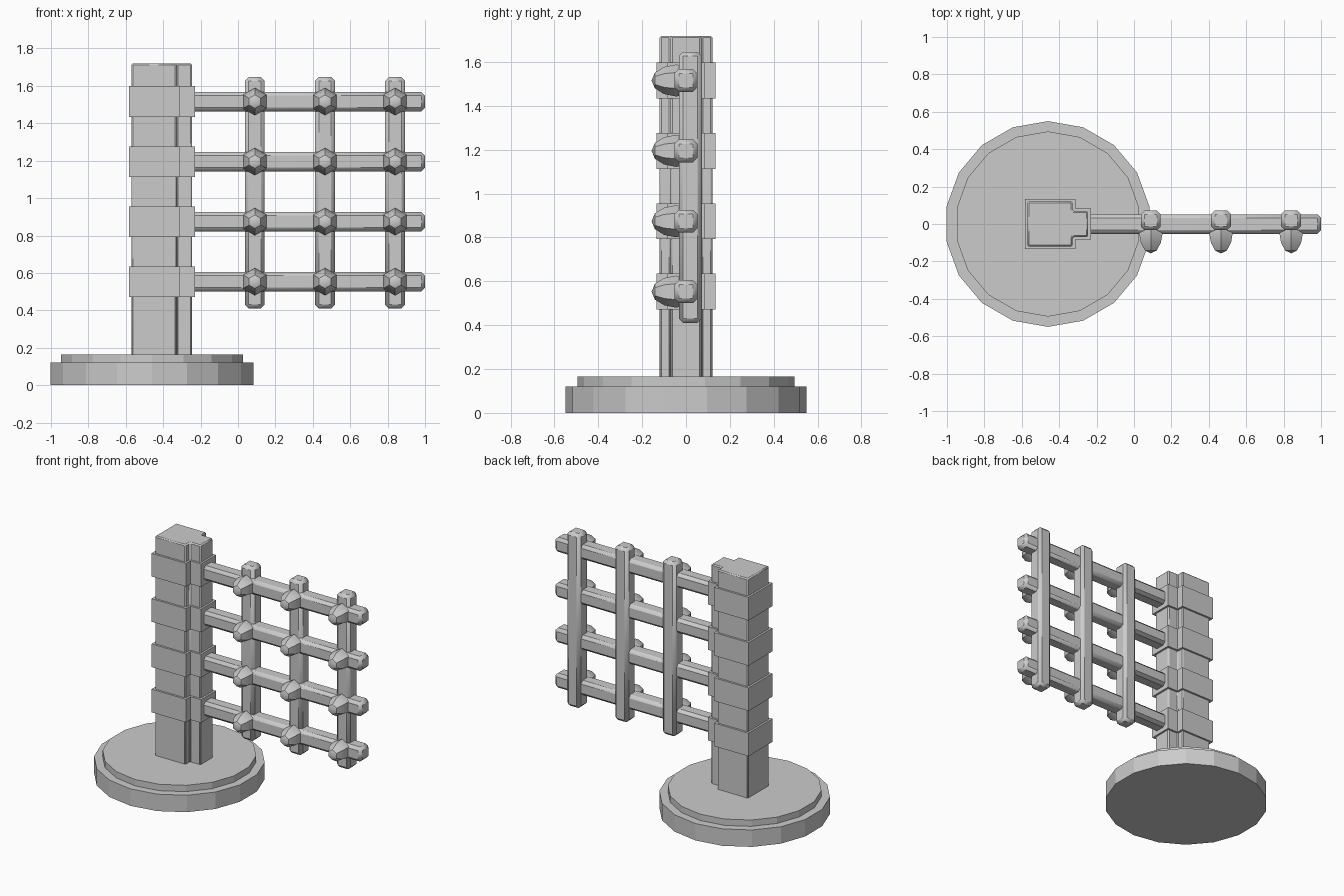
import bpy, bmesh, math

if "Cube" in bpy.data.objects:
    bpy.data.objects.remove(bpy.data.objects["Cube"])

def finish(name, bm, bevel=0.0, smooth=True):
    bmesh.ops.recalc_face_normals(bm, faces=bm.faces)
    me = bpy.data.meshes.new(name)
    bm.to_mesh(me)
    bm.free()
    ob = bpy.data.objects.new(name, me)
    bpy.context.collection.objects.link(ob)
    if bevel:
        m = ob.modifiers.new("bevel", 'BEVEL')
        m.width = bevel
        m.segments = 1
    if smooth:
        bpy.ops.object.select_all(action='DESELECT')
        bpy.context.view_layer.objects.active = ob
        ob.select_set(True)
        bpy.ops.object.shade_smooth_by_angle(angle=math.radians(35))
    return ob

def box(name, x0, x1, y0, y1, z0, z1, bevel):
    bm = bmesh.new()
    bmesh.ops.create_cube(bm, size=1)
    for v in bm.verts:
        v.co = (x1 if v.co.x > 0 else x0, y1 if v.co.y > 0 else y0, z1 if v.co.z > 0 else z0)
    return finish(name, bm, bevel)

def prism(name, outline, z0, z1, bevel=0.0, smooth=False):
    bm = bmesh.new()
    lo = [bm.verts.new((x, y, z0)) for x, y in outline]
    hi = [bm.verts.new((x, y, z1)) for x, y in outline]
    bm.faces.new(lo[::-1])
    bm.faces.new(hi)
    n = len(outline)
    for i in range(n):
        j = (i + 1) % n
        bm.faces.new((lo[i], lo[j], hi[j], hi[i]))
    return finish(name, bm, bevel, smooth)

def disc(r, sides=18):
    return [(-0.46 + r * math.sin(2 * math.pi * i / sides),
             r * math.cos(2 * math.pi * i / sides)) for i in range(sides)]

def post_outline(d):
    # square column with a narrower rib on the +x side, grown by d
    half = [(-0.57 - d, -0.12 - d), (-0.328 + d, -0.12 - d),
            (-0.328 + d, -0.07 - d), (-0.245 + d, -0.07 - d)]
    return half + [(x, -y) for x, y in reversed(half)]

def stud(name, x, z):
    # hexagonal pointed stud head, facing the front
    bm = bmesh.new()
    rings = []
    for y, r in [(-0.01, 0.066), (-0.045, 0.073), (-0.10, 0.062), (-0.142, 0.036)]:
        rings.append([bm.verts.new((x + r * math.sin(i * math.pi / 3), y,
                                    z + r * math.cos(i * math.pi / 3))) for i in range(6)])
    tip = bm.verts.new((x, -0.157, z))
    bm.faces.new(rings[0])
    for a, b in zip(rings, rings[1:]):
        for i in range(6):
            j = (i + 1) % 6
            bm.faces.new((a[i], a[j], b[j], b[i]))
    for i in range(6):
        bm.faces.new((rings[-1][i], rings[-1][(i + 1) % 6], tip))
    return finish(name, bm)

# stepped round base
prism("base_lower", disc(0.55), 0, 0.12)
prism("base_upper", disc(0.495), 0.10, 0.165)

# post
prism("post", post_outline(0), 0.15, 1.72, 0.008, True)

bar_z = [0.553, 0.874, 1.195, 1.516]
bar_x = [0.09, 0.465, 0.84]

# bands and horizontal bars
for i, z in enumerate(bar_z):
    prism(f"post_band_{i}", post_outline(0.014), z - 0.082, z + 0.082)
    box(f"horizontal_bar_{i}", -0.3, 1.0, -0.053, 0.052, z - 0.052, z + 0.052, 0.02)

# vertical bars
for i, x in enumerate(bar_x):
    box(f"vertical_bar_{i}", x - 0.053, x + 0.053, -0.033, 0.072, 0.41, 1.647, 0.02)
    # studs at the crossings
    for j, z in enumerate(bar_z):
        stud(f"stud_{i}_{j}", x, z)
